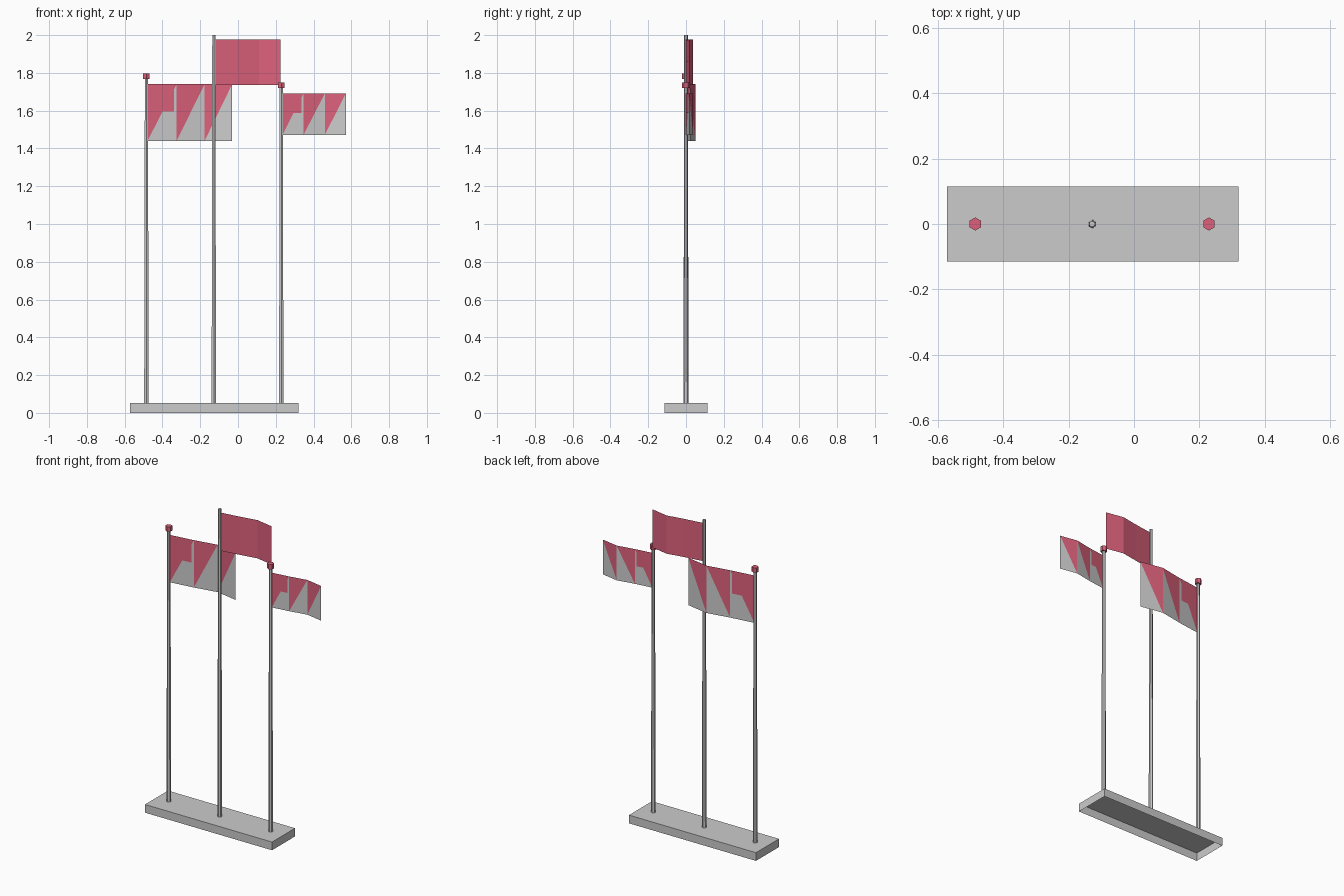
import bpy, bmesh
from mathutils import Vector

if "Cube" in bpy.data.objects:
    bpy.data.objects.remove(bpy.data.objects["Cube"])


def material(name, rgb):
    m = bpy.data.materials.new(name)
    m.diffuse_color = (*rgb, 1)
    m.use_nodes = True
    m.node_tree.nodes["Principled BSDF"].inputs["Base Color"].default_value = m.diffuse_color
    return m


RED = material("red_cloth", (0.72, 0.12, 0.2))
GREY = material("grey_cloth", (0.8, 0.8, 0.8))


def finish(name, bm, mats=()):
    me = bpy.data.meshes.new(name)
    bm.to_mesh(me)
    bm.free()
    for m in mats:
        me.materials.append(m)
    ob = bpy.data.objects.new(name, me)
    bpy.context.collection.objects.link(ob)
    return ob


def hex_prism(name, x, z0, z1, r0, r1, mats=()):
    bpy.ops.mesh.primitive_cone_add(vertices=6, radius1=r0, radius2=r1, depth=z1 - z0,
                                    location=(x, 0, (z0 + z1) / 2))
    ob = bpy.context.object
    ob.name = name
    for m in mats:
        ob.data.materials.append(m)


def flag(name, path, z0, z1, two_tone):
    # Folded cloth: each panel is split on its diagonal, red above and grey below
    bm = bmesh.new()
    low = [bm.verts.new((x, y, z0)) for x, y in path]
    top = [bm.verts.new((x, y, z1)) for x, y in path]
    for i in range(len(path) - 1):
        lower = bm.faces.new((low[i], low[i + 1], top[i + 1]))
        bm.faces.new((low[i], top[i + 1], top[i]))
        lower.material_index = 1 if two_tone else 0
    finish(name, bm, (RED, GREY))

    # Red corner patch on both sides of the first panel
    a, b = Vector(path[0]), Vector(path[1])
    n = Vector((b.y - a.y, a.x - b.x)).normalized() * 0.002
    zc = z1 - 0.48 * (z1 - z0)
    zt = z1 - 0.002
    bm = bmesh.new()
    for side in (1, -1):
        p, q = a.lerp(b, 0.03) + n * side, a.lerp(b, 0.91) + n * side
        vs = [bm.verts.new(c) for c in ((p.x, p.y, zc), (q.x, q.y, zc),
                                        (q.x, q.y, zt), (p.x, p.y, zt))]
        bm.faces.new(vs if side == 1 else vs[::-1])
    finish(name + "_corner_patch", bm, (RED,))


# Base slab, open underneath
bm = bmesh.new()
bmesh.ops.create_cube(bm, size=1)
bmesh.ops.delete(bm, geom=[f for f in bm.faces if f.normal.z < -0.5], context='FACES_ONLY')
for v in bm.verts:
    v.co = Vector((v.co.x * 0.89 - 0.126, v.co.y * 0.23, (v.co.z + 0.5) * 0.052))
finish("base", bm)

# Tapered poles: name, x, top
for name, x, top in (("left", -0.485, 1.77), ("middle", -0.128, 2.0), ("right", 0.229, 1.722)):
    hex_prism(name + "_pole", x, 0.052, top, 0.0135, 0.0095)
    if name != "middle":
        hex_prism(name + "_finial", x, top - 0.003, top + 0.028, 0.02, 0.02, (RED,))

# Flags
flag("left_flag", ((-0.479, 0.001), (-0.325, 0.022), (-0.177, 0.049), (-0.031, 0.021)),
     1.44, 1.74, True)
flag("middle_flag", ((-0.121, 0.001), (-0.003, 0.018), (0.11, 0.038), (0.224, 0.016)),
     1.735, 1.977, False)
flag("right_flag", ((0.236, 0.001), (0.347, 0.016), (0.46, 0.037), (0.571, 0.016)),
     1.472, 1.692, True)
